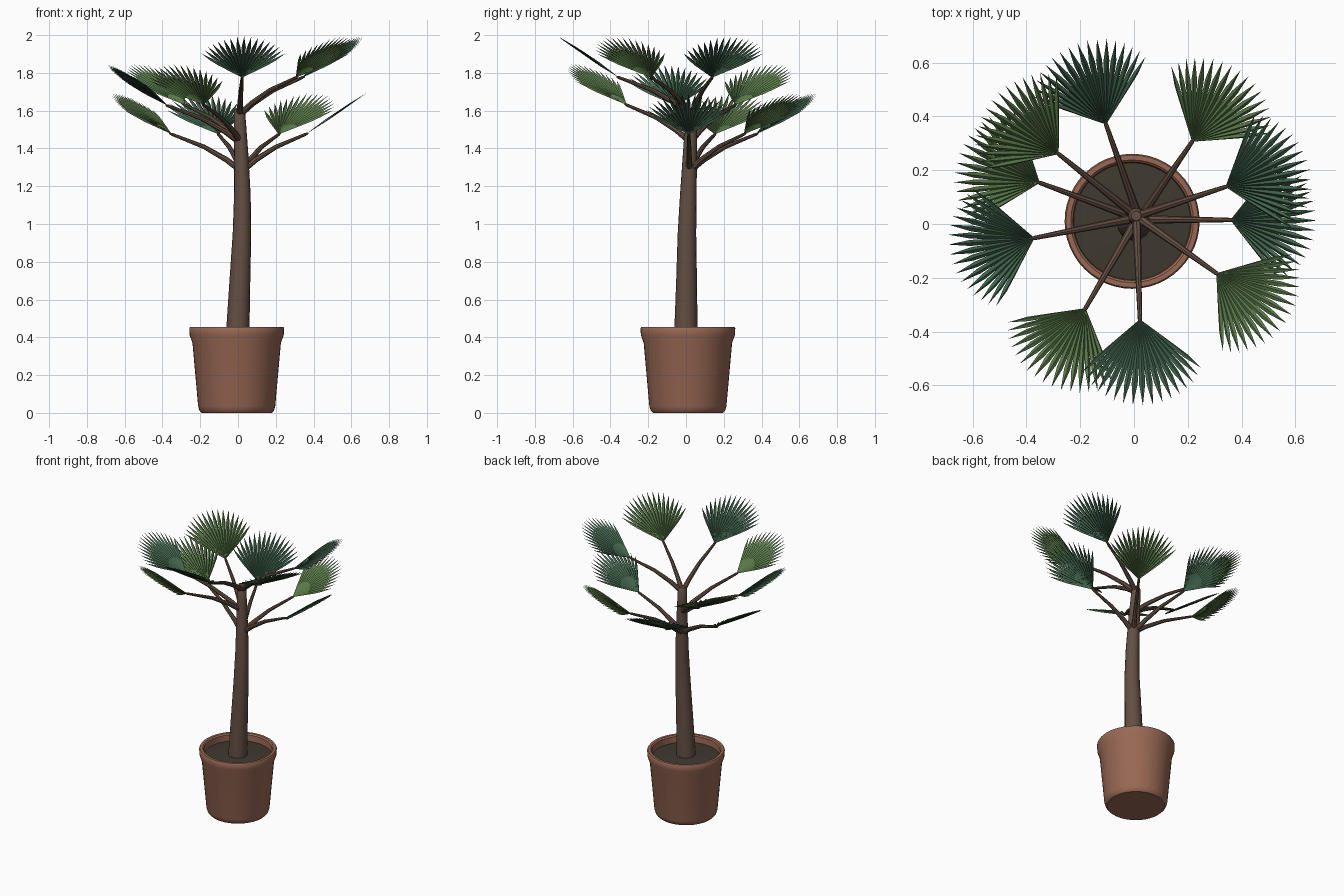
import bpy, bmesh, math
from mathutils import Vector

if "Cube" in bpy.data.objects:
    bpy.data.objects.remove(bpy.data.objects["Cube"])


def material(name, rgb):
    m = bpy.data.materials.new(name)
    m.diffuse_color = (*rgb, 1)
    m.use_nodes = True
    m.node_tree.nodes["Principled BSDF"].inputs["Base Color"].default_value = m.diffuse_color
    return m


CLAY = material("clay", (0.32, 0.14, 0.09))
EARTH = material("earth", (0.05, 0.042, 0.028))
BARK = material("bark", (0.125, 0.078, 0.056))
LIGHT = material("light_green", (0.10, 0.19, 0.065))
DARK = material("dark_green", (0.05, 0.12, 0.068))


def finish(name, bm, mat, smooth=True):
    mesh = bpy.data.meshes.new(name)
    bm.to_mesh(mesh)
    bm.free()
    ob = bpy.data.objects.new(name, mesh)
    bpy.context.collection.objects.link(ob)
    mesh.materials.append(mat)
    if smooth:
        bpy.ops.object.select_all(action='DESELECT')
        ob.select_set(True)
        bpy.context.view_layer.objects.active = ob
        bpy.ops.object.shade_smooth_by_angle(angle=math.radians(40))
    return ob


def lathe(name, profile, mat, centre, sides=48):
    bm = bmesh.new()
    vs = [bm.verts.new((r, 0, z)) for r, z in profile]
    es = [bm.edges.new(p) for p in zip(vs, vs[1:])]
    bmesh.ops.spin(bm, geom=vs + es, cent=(0, 0, 0), axis=(0, 0, 1),
                   angle=math.tau, steps=sides, use_duplicate=False)
    bmesh.ops.remove_doubles(bm, verts=bm.verts, dist=1e-5)
    bmesh.ops.recalc_face_normals(bm, faces=bm.faces)
    bmesh.ops.translate(bm, verts=bm.verts, vec=centre)
    return finish(name, bm, mat)


def tube(name, pts, radii, mat, sides):
    bm = bmesh.new()
    pts = [Vector(p) for p in pts]
    rings = []
    for i, (p, r) in enumerate(zip(pts, radii)):
        d = (pts[min(i + 1, len(pts) - 1)] - pts[max(i - 1, 0)]).normalized()
        side = d.cross((0, 0, 1))
        side = side.normalized() if side.length > 0.3 else (Vector((0, 1, 0)).cross(d)).normalized()
        up = d.cross(side)
        rings.append([bm.verts.new(p + r * (math.cos(a) * side + math.sin(a) * up))
                      for a in (math.tau * k / sides for k in range(sides))])
    for a, b in zip(rings, rings[1:]):
        for k in range(sides):
            n = (k + 1) % sides
            bm.faces.new((a[k], a[n], b[n], b[k]))
    bm.faces.new(rings[0])
    bm.faces.new(rings[-1])
    bmesh.ops.recalc_face_normals(bm, faces=bm.faces)
    return finish(name, bm, mat)


# pleated fan blade made of joined pointed leaflets
def fan(name, base, azimuth, mat, tilt=math.radians(34), count=17, spread=math.radians(94)):
    ca, sa = math.cos(azimuth), math.sin(azimuth)
    along = Vector((ca * math.cos(tilt), sa * math.cos(tilt), math.sin(tilt)))
    side = Vector((-sa, ca, 0))
    up = along.cross(side)
    step = spread / count
    bm = bmesh.new()

    def vert(r, a, h=0.0):
        return bm.verts.new(base + along * r * math.cos(a) + side * r * math.sin(a) + up * h)

    def reach(a):
        return 1 - 0.2 * (a / (spread / 2)) ** 2

    for i in range(count):
        a = -spread / 2 + (i + 0.5) * step
        k = reach(a)
        root = vert(0, a)
        ridge_n, ridge_s = vert(0.22 * k, a, 0.006), vert(0.29 * k, a, 0.006)
        tip = vert(0.388 * k, a)
        for s in (1, -1):
            edge = a + s * step / 2
            notch = vert(0.22 * reach(edge), edge, -0.004)
            shoulder = vert(0.29 * k, a + s * step * 0.40, -0.002)
            for f in ((root, ridge_n, notch), (ridge_n, ridge_s, shoulder, notch),
                      (ridge_s, tip, shoulder)):
                bm.faces.new(f if s > 0 else f[::-1])
    bmesh.ops.remove_doubles(bm, verts=bm.verts, dist=1e-4)
    finish(name, bm, mat, smooth=False)


# pot and soil
POT = (-0.007, 0.01, 0)
lathe("pot", [(0, 0), (0.185, 0), (0.197, 0.012), (0.204, 0.035), (0.234, 0.37),
              (0.249, 0.412), (0.251, 0.448), (0.246, 0.456), (0.228, 0.456),
              (0.220, 0.448), (0.216, 0.39)], CLAY, POT)
lathe("soil", [(0.219, 0.405), (0.12, 0.412), (0, 0.418)], EARTH, POT)

# gently leaning trunk
TRUNK = [(0.0, 0.0, 0.38), (0.0, 0.0, 0.46), (0.010, 0.003, 0.70), (0.021, 0.005, 0.95),
         (0.023, 0.012, 1.15), (0.018, 0.02, 1.35), (0.012, 0.026, 1.5),
         (0.008, 0.03, 1.60), (0.008, 0.03, 1.615)]
tube("trunk", TRUNK, [0.063, 0.061, 0.055, 0.049, 0.044, 0.038, 0.033, 0.029, 0.018], BARK, 16)


def trunk_at(z):
    for a, b in zip(TRUNK, TRUNK[1:]):
        if a[2] <= z <= b[2]:
            return Vector(a).lerp(Vector(b), (z - a[2]) / (b[2] - a[2]))
    return Vector(TRUNK[-1])


# leaves: stalk end x, y, z and colour
LEAVES = [(-0.104, 0.37, 1.475, DARK), (0.216, 0.306, 1.475, LIGHT),
          (0.358, 0.015, 1.475, DARK), (-0.35, 0.153, 1.475, LIGHT),
          (-0.18, -0.313, 1.63, LIGHT), (-0.37, -0.052, 1.625, DARK),
          (-0.28, 0.26, 1.63, LIGHT), (0.34, 0.138, 1.775, DARK),
          (0.306, -0.183, 1.775, LIGHT), (0.022, -0.354, 1.775, DARK)]
for i, (x, y, z, mat) in enumerate(LEAVES, 1):
    end = Vector((x, y, z))
    start = trunk_at(z - 0.195)
    out = end - start
    path = [start + Vector((out.x * t, out.y * t, out.z * h))
            for t, h in ((0, 0), (0.22, 0.31), (0.54, 0.66), (1.0, 1.0))]
    path.append(end + (path[-1] - path[-2]).normalized() * 0.015)
    tube(f"leaf_stalk_{i}", path, [0.018, 0.015, 0.012, 0.008, 0.004], BARK, 8)
    fan(f"leaf_fan_{i}", end, math.atan2(out.y, out.x), mat)
